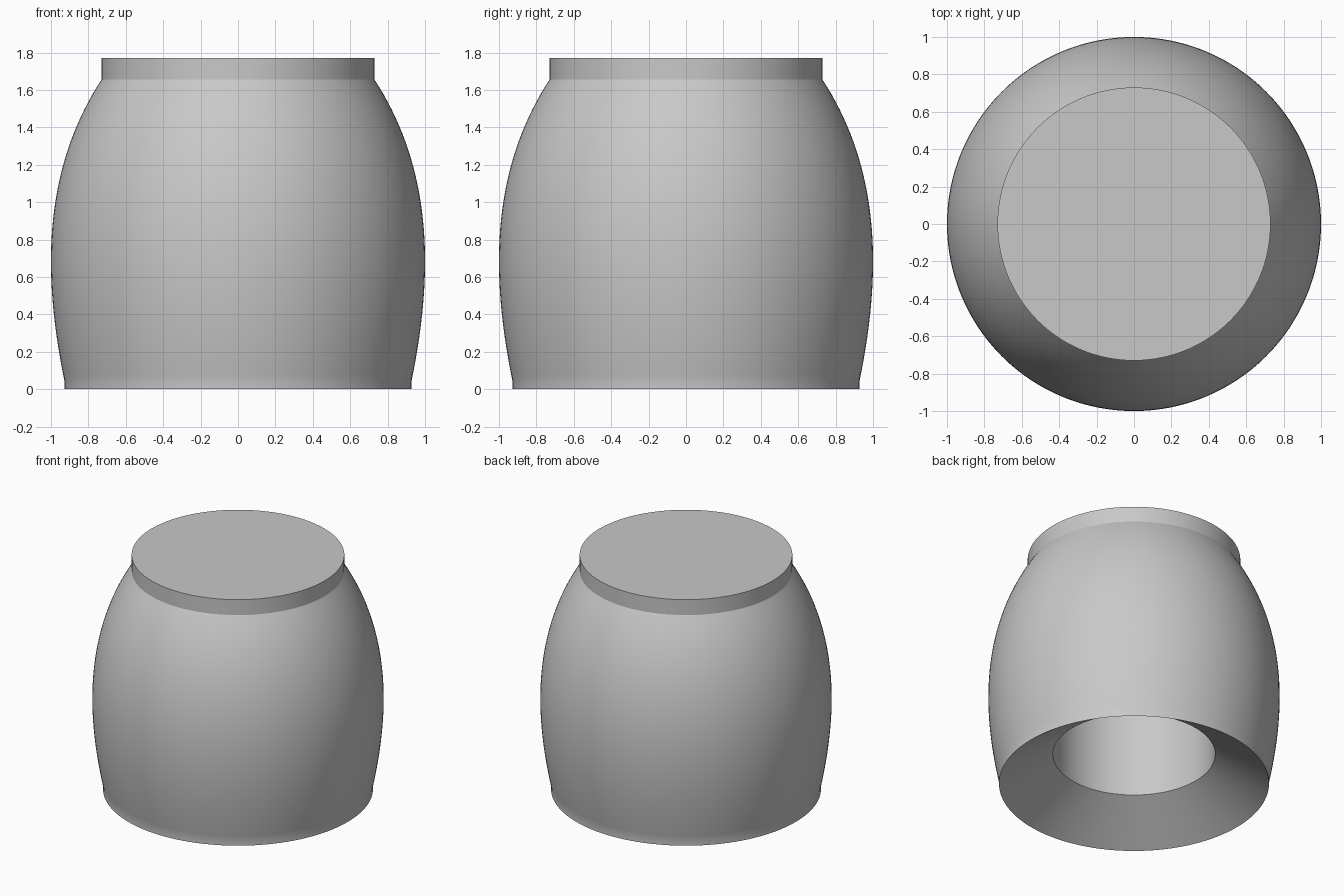
import bpy
import bmesh
import math
from mathutils import Vector
from mathutils.geometry import interpolate_bezier

SEGMENTS = 128

cube = bpy.data.objects.get("Cube")
if cube:
    bpy.data.objects.remove(cube, do_unlink=True)

# Single plain grey finish
grey = bpy.data.materials.new("plain_grey")
grey.use_nodes = True
grey.diffuse_color = (0.58, 0.58, 0.58, 1)
grey.node_tree.nodes["Principled BSDF"].inputs["Base Color"].default_value = grey.diffuse_color


def lathe(name, profile):
    """Spin a list of (radius, height) points around the z axis."""
    bm = bmesh.new()
    verts = [bm.verts.new((r, 0, z)) for r, z in profile]
    edges = [bm.edges.new(pair) for pair in zip(verts, verts[1:])]
    bmesh.ops.spin(bm, geom=verts + edges, cent=(0, 0, 0), axis=(0, 0, 1),
                   angle=math.tau, steps=SEGMENTS, use_duplicate=False)
    bmesh.ops.remove_doubles(bm, verts=bm.verts, dist=0.0001)
    bmesh.ops.recalc_face_normals(bm, faces=bm.faces)
    mesh = bpy.data.meshes.new(name)
    bm.to_mesh(mesh)
    bm.free()
    mesh.materials.append(grey)
    obj = bpy.data.objects.new(name, mesh)
    bpy.context.collection.objects.link(obj)
    bpy.ops.object.select_all(action="DESELECT")
    obj.select_set(True)
    bpy.context.view_layer.objects.active = obj
    bpy.ops.object.shade_smooth_by_angle(angle=math.radians(30))
    return obj


# Barrel-shaped outer wall, from shoulder down to the foot
bulge = interpolate_bezier(Vector((0.73, 1.655)), Vector((1.07, 1.135)),
                           Vector((1.03, 0.54)), Vector((0.927, 0.04)), 40)
outer = [(p.x, p.y) for p in bulge]

# Straight foot, sloping underside, then a round blind bore
underside = [(0.927, 0), (0.557, 0.23), (0.557, 1.3), (0, 1.3)]
shoulder = [(0, 1.655)]
lathe("body", shoulder + outer + underside)

# Flat disc collar on top
lathe("top_collar", [(0, 1.655), (0.73, 1.655), (0.73, 1.772), (0, 1.772)])
